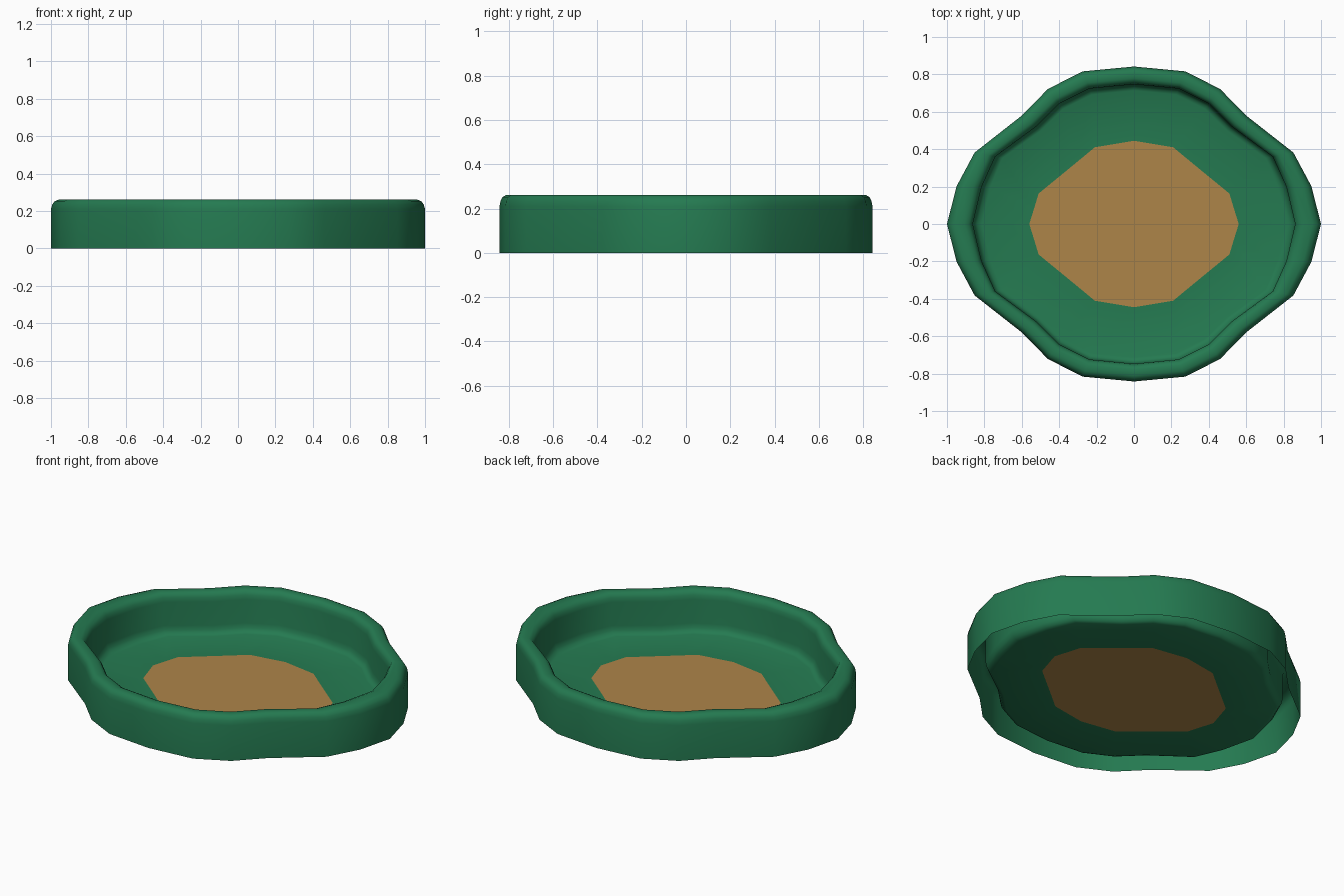
import bpy, bmesh

if "Cube" in bpy.data.objects:
    bpy.data.objects.remove(bpy.data.objects["Cube"])

def material(name, col):
    m = bpy.data.materials.new(name)
    m.diffuse_color = (*col, 1)
    m.use_nodes = True
    m.node_tree.nodes["Principled BSDF"].inputs["Base Color"].default_value = m.diffuse_color
    return m

green = material("green", (0.018, 0.195, 0.082))
sand = material("sand", (0.42, 0.235, 0.066))

# One quarter of each outline, from +x round to +y
OUTER = [(1.0, 0), (.948, .203), (.852, .382), (.602, .578), (.46, .722), (.274, .816), (0, .842)]
INNER = [(.862, 0), (.815, .198), (.742, .36), (.527, .518), (.40, .643), (.238, .724), (0, .747)]
PATCH = [(.56, 0), (.535, .08), (.51, .163), (.41, .245), (.31, .327), (.21, .41), (0, .445)]

# Wall section: (0 = outer outline, 1 = inner outline), height
SECTION = [(0, 0), (0, .21), (.05, .235), (.15, .253), (.33, .262), (.67, .262),
           (.85, .253), (.95, .235), (1, .21), (1, .07), (1.06, .045), (1.17, .027), (1.35, .02)]
FLOOR_Z = .02

def full_loop(q):
    """Mirror a quarter outline into a closed counter-clockwise loop."""
    half = q + [(-x, y) for x, y in reversed(q[:-1])]
    return half + [(x, -y) for x, y in reversed(half[1:-1])]

outer, inner, patch = map(full_loop, (OUTER, INNER, PATCH))
n = len(outer)
bm = bmesh.new()

def ring(points, z):
    return [bm.verts.new((x, y, z)) for x, y in points]

# Rounded wall, open underneath, running into the floor
rings = [ring([(a[0] + (b[0] - a[0]) * t, a[1] + (b[1] - a[1]) * t)
               for a, b in zip(outer, inner)], z) for t, z in SECTION]
rings.append(ring(patch, FLOOR_Z))
for a, b in zip(rings, rings[1:]):
    for i in range(n):
        j = (i + 1) % n
        bm.faces.new((a[i], a[j], b[j], b[i]))

# Sand coloured middle of the floor
bm.faces.new(rings[-1]).material_index = 1

me = bpy.data.meshes.new("shallow_tray")
bm.to_mesh(me)
bm.free()
me.materials.append(green)
me.materials.append(sand)
tray = bpy.data.objects.new("shallow_tray", me)
bpy.context.collection.objects.link(tray)
bpy.context.view_layer.objects.active = tray
tray.select_set(True)
bpy.ops.object.shade_smooth_by_angle(angle=0.7)
